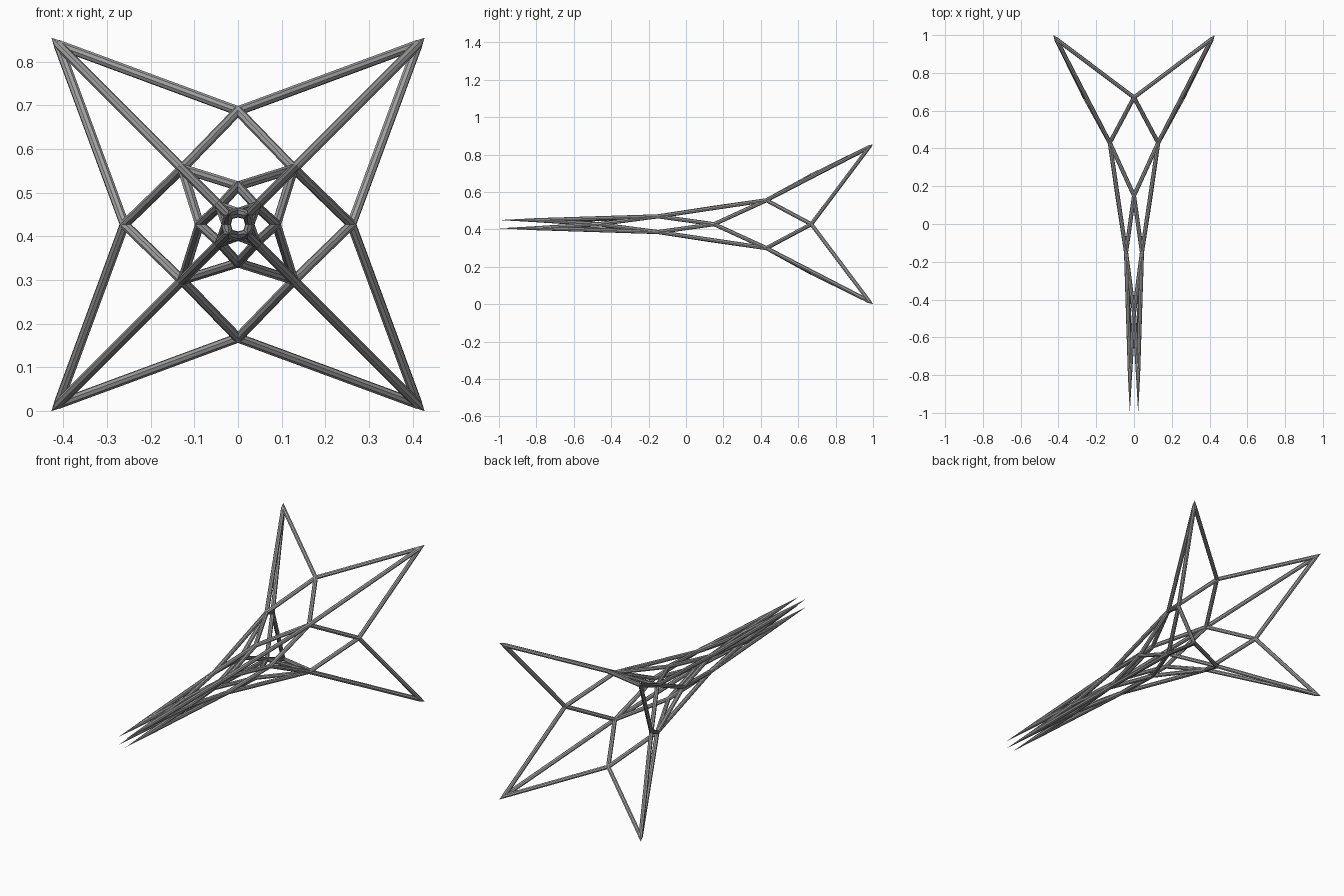
import bpy, bmesh, math
from mathutils import Vector, Matrix

cube = bpy.data.objects.get("Cube")
if cube:
    bpy.data.objects.remove(cube, do_unlink=True)

CENTRE_Z = 0.4275
RADIUS = 0.011
SIDES = 8

grey = bpy.data.materials.new("mid_grey")
grey.use_nodes = True
colour = (0.36, 0.36, 0.36, 1)
grey.diffuse_color = colour
grey.node_tree.nodes["Principled BSDF"].inputs["Base Color"].default_value = colour


def ring(half_width, y, diagonal):
    """Four joints around the long axis, on the corners or on the cross."""
    r = half_width * math.sqrt(2) if diagonal else half_width
    turn = math.pi / 4 if diagonal else 0
    angles = [turn + k * math.pi / 2 for k in range(4)]
    return [Vector((r * math.cos(a), y, CENTRE_Z + r * math.sin(a))) for a in angles]


def bar(bm, a, b, end_radius=RADIUS):
    d = b - a
    m = Matrix.Translation((a + b) / 2) @ d.to_track_quat('Z', 'Y').to_matrix().to_4x4()
    bmesh.ops.create_cone(bm, cap_ends=True, segments=SIDES, radius1=RADIUS,
                          radius2=end_radius, depth=d.length, matrix=m)


def finish(bm, name):
    mesh = bpy.data.meshes.new(name)
    bm.to_mesh(mesh)
    bm.free()
    mesh.materials.append(grey)
    bpy.context.collection.objects.link(bpy.data.objects.new(name, mesh))


def struts(name, pairs):
    bm = bmesh.new()
    for a, b in pairs:
        bar(bm, a, b)
    finish(bm, name)


def zigzag(corners, cross):
    return [(cross[(k + s) % 4], corners[k]) for k in range(4) for s in (0, 1)]


def spikes(name, tips, cross, corners, inset):
    """Three bars meet just short of each tip and run out to a point."""
    bm = bmesh.new()
    for k, tip in enumerate(tips):
        feet = [cross[k], cross[(k + 1) % 4], corners[k]]
        inward = sum(((f - tip).normalized() for f in feet), Vector()).normalized()
        meet = tip + inward * inset
        for foot in feet:
            bar(bm, foot, meet)
        bar(bm, meet, tip, 0)
    finish(bm, name)


# Rings of joints from the wide back to the narrow front
back_tips = ring(0.4275, 1.0, True)
back_cross = ring(0.26, 0.67, False)
middle_corners = ring(0.128, 0.43, True)
middle_cross = ring(0.088, 0.15, False)
neck_corners = ring(0.042, -0.15, True)
neck_cross = ring(0.027, -0.47, False)
front_tips = ring(0.022, -1.0, True)

# Pointed ends
spikes("back_spikes", back_tips, back_cross, middle_corners, 0.03)
spikes("front_spikes", front_tips, neck_cross, neck_corners, 0.2)

# Lattice between them
struts("back_braces", zigzag(middle_corners, back_cross))
struts("middle_braces", zigzag(middle_corners, middle_cross))
struts("neck_braces", zigzag(neck_corners, middle_cross))
struts("front_braces", zigzag(neck_corners, neck_cross))
struts("corner_rails", list(zip(middle_corners, neck_corners)))

# Small joints filling the gaps where bars meet
bm = bmesh.new()
for joints in (back_cross, middle_corners, middle_cross, neck_corners, neck_cross):
    for p in joints:
        bmesh.ops.create_icosphere(bm, subdivisions=2, radius=RADIUS * 1.05,
                                   matrix=Matrix.Translation(p))
finish(bm, "joints")
